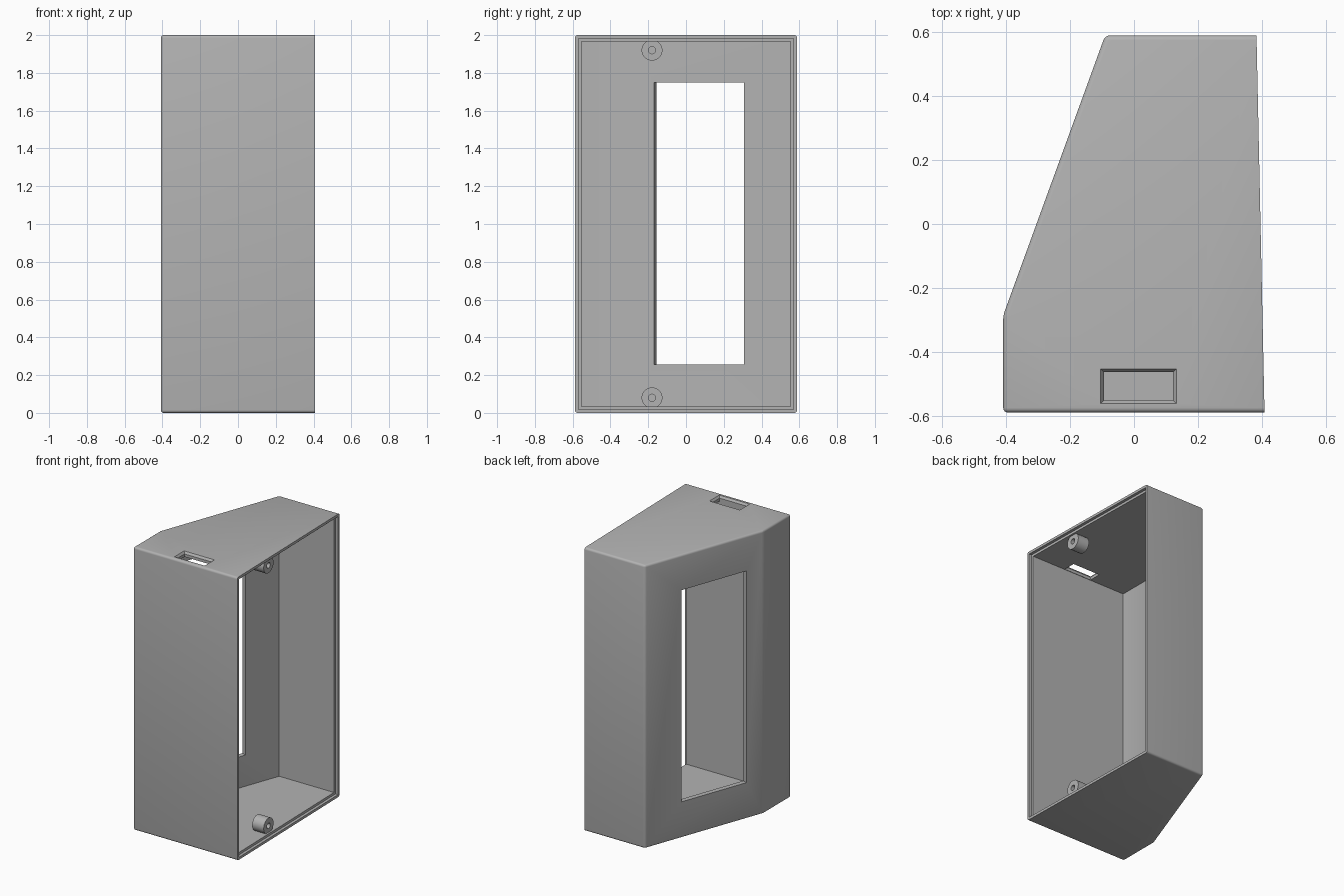
import bpy, bmesh, math
from mathutils import Vector, Matrix
from mathutils.geometry import intersect_line_line

if "Cube" in bpy.data.objects:
    bpy.data.objects.remove(bpy.data.objects["Cube"])

HEIGHT, WALL, LIP, STEP = 2.0, 0.035, 0.018, 0.02
# Plan outline, counter-clockwise; edge 1 is the open rim
PLAN = [Vector(p) for p in [(-0.408, -0.588, 0), (0.407, -0.588, 0), (0.382, 0.588, 0),
                            (-0.09, 0.588, 0), (-0.408, -0.285, 0)]]

grey = bpy.data.materials.new("light grey plastic")
grey.use_nodes = True
grey.diffuse_color = (0.45, 0.45, 0.45, 1)
grey.node_tree.nodes["Principled BSDF"].inputs["Base Color"].default_value = (0.45, 0.45, 0.45, 1)


def add_object(name, bm):
    bmesh.ops.recalc_face_normals(bm, faces=bm.faces)
    mesh = bpy.data.meshes.new(name)
    bm.to_mesh(mesh)
    bm.free()
    mesh.materials.append(grey)
    obj = bpy.data.objects.new(name, mesh)
    bpy.context.collection.objects.link(obj)
    return obj


def prism(points, low, high):
    bm = bmesh.new()
    face = bm.faces.new([bm.verts.new((p[0], p[1], low)) for p in points])
    new = bmesh.ops.extrude_face_region(bm, geom=[face])["geom"]
    bmesh.ops.translate(bm, vec=(0, 0, high - low),
                        verts=[v for v in new if isinstance(v, bmesh.types.BMVert)])
    return bm


def inset_plan(wall, rim):
    """Offset every plan edge inward; the rim edge has its own distance."""
    lines = []
    for i, a in enumerate(PLAN):
        b = PLAN[(i + 1) % len(PLAN)]
        d = (b - a).normalized()
        shift = Vector((-d.y, d.x, 0)) * (rim if i == 1 else wall)
        lines.append((a + shift, b + shift))
    return [intersect_line_line(*lines[i - 1], *lines[i])[0] for i in range(len(lines))]


def modify(target, cutter, operation="DIFFERENCE"):
    mod = target.modifiers.new("cut", "BOOLEAN")
    mod.object, mod.operation, mod.solver = cutter, operation, "EXACT"
    bpy.context.view_layer.objects.active = target
    bpy.ops.object.modifier_apply(modifier=mod.name)
    bpy.data.objects.remove(cutter)


def cylinder(name, radius, x0, x1, y, z):
    bm = bmesh.new()
    place = Matrix.Translation(((x0 + x1) / 2, y, z)) @ Matrix.Rotation(math.pi / 2, 4, "Y")
    bmesh.ops.create_cone(bm, cap_ends=True, segments=40, radius1=radius, radius2=radius,
                          depth=x1 - x0, matrix=place)
    return add_object(name, bm)


# Outer body with rounded edges, sharp at the rim
bm = prism(PLAN, 0, HEIGHT)
rounded = [e for e in bm.edges if not all(v.co.x > 0.3 for v in e.verts)]
bmesh.ops.bevel(bm, geom=rounded, offset=0.015, segments=4, profile=0.5, affect="EDGES")
housing = add_object("housing", bm)

# Hollow interior, open on the rim side
modify(housing, add_object("cavity_cutter", prism(inset_plan(WALL, -0.1), WALL, HEIGHT - WALL)))

# Stepped seat for the cover around the rim
inner, outer = inset_plan(LIP, STEP), inset_plan(LIP, -0.1)
seat = [inner[1], outer[1], outer[2], inner[2]]
modify(housing, add_object("seat_cutter", prism(seat, LIP, HEIGHT - LIP)))

# Window square through the slanted wall
along = (PLAN[3] - PLAN[4]).normalized()
out = Vector((-along.y, along.x, 0))
low, high = [PLAN[4] + along * ((y - PLAN[4].y) / along.y) for y in (-0.157, 0.318)]
window = [low + out * 0.1, low - out * 0.1, high - out * 0.1, high + out * 0.1]
modify(housing, add_object("window_cutter", prism(window, 0.255, 1.75)))


# Port slot in the top, flaring outward
def rectangle(grow):
    x0, x1, y0, y1 = -0.094 - grow, 0.122 + grow, -0.55 - grow, -0.462 + grow
    return [(x0, y0), (x1, y0), (x1, y1), (x0, y1)]


modify(housing, add_object("slot_cutter", prism(rectangle(0), 1.9, 2.1)))
bm = prism(rectangle(0), 1.985, 2.005)
for v in bm.verts:
    if v.co.z > 2:
        v.co.x += math.copysign(0.014, v.co.x - 0.014)
        v.co.y += math.copysign(0.014, v.co.y + 0.506)
modify(housing, add_object("slot_flare_cutter", bm))

# Screw bosses at the bottom and top of the opening
parts = [housing]
for name, z in (("lower_screw_boss", 0.08), ("upper_screw_boss", HEIGHT - 0.08)):
    boss = cylinder(name, 0.055, 0.275, 0.365, -0.18, z)
    modify(boss, cylinder("hole_cutter", 0.019, 0.29, 0.4, -0.18, z))
    parts.append(boss)

# Smooth rounded surfaces, crisp corners
bpy.ops.object.select_all(action="DESELECT")
for part in parts:
    part.select_set(True)
bpy.context.view_layer.objects.active = housing
bpy.ops.object.shade_smooth_by_angle(angle=math.radians(30))
